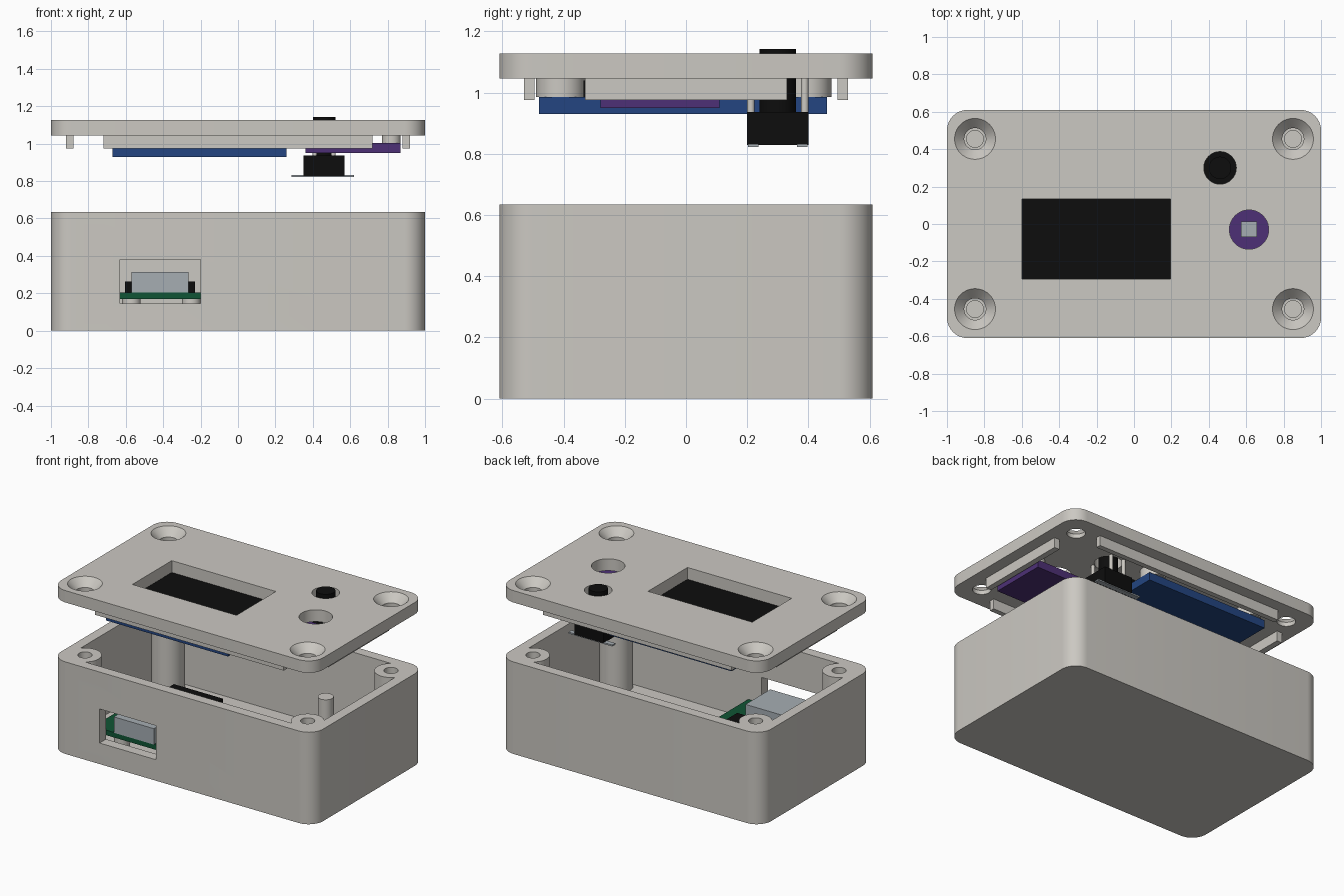
import bpy
import bmesh
from math import pi
from mathutils import Matrix

old = bpy.data.objects.get("Cube")
if old:
    bpy.data.objects.remove(old, do_unlink=True)


def material(name, rgb):
    m = bpy.data.materials.new(name)
    m.use_nodes = True
    m.diffuse_color = (*rgb, 1)
    m.node_tree.nodes["Principled BSDF"].inputs["Base Color"].default_value = (*rgb, 1)
    return m


GREY = material("warm grey plastic", (0.60, 0.58, 0.54))
BLACK = material("black", (0.004, 0.004, 0.004))
BLUE = material("board blue", (0.017, 0.06, 0.22))
PURPLE = material("board purple", (0.075, 0.03, 0.18))
GREEN = material("board green", (0.005, 0.09, 0.035))
SILVER = material("silver metal", (0.38, 0.42, 0.45))


def finish(name, bm, mat):
    mesh = bpy.data.meshes.new(name)
    bm.to_mesh(mesh)
    bm.free()
    mesh.materials.append(mat)
    ob = bpy.data.objects.new(name, mesh)
    bpy.context.collection.objects.link(ob)
    return ob


def box(name, x, y, z, mat, radius=0):
    """Box from (min, max) pairs, with optional rounded upright edges."""
    bm = bmesh.new()
    bmesh.ops.create_cube(bm, size=1)
    for v in bm.verts:
        v.co = [a + (b - a) * (c + 0.5) for (a, b), c in zip((x, y, z), v.co)]
    if radius:
        upright = [e for e in bm.edges if abs(e.verts[0].co.z - e.verts[1].co.z) > 1e-5]
        bmesh.ops.bevel(bm, geom=upright, offset=radius, segments=10, profile=0.5,
                        affect='EDGES')
    return finish(name, bm, mat)


def cyl(name, x, y, z, r, mat, r_top=None, sides=40):
    bm = bmesh.new()
    place = Matrix.Translation((x, y, sum(z) / 2))
    bmesh.ops.create_cone(bm, cap_ends=True, segments=sides, radius1=r,
                          radius2=r if r_top is None else r_top,
                          depth=z[1] - z[0], matrix=place)
    return finish(name, bm, mat)


def combine(ob, other, mode):
    """Cut or fuse another object into ob, then discard it."""
    mod = ob.modifiers.new(mode.lower(), 'BOOLEAN')
    mod.operation = mode
    mod.solver = 'EXACT'
    mod.object = other
    bpy.context.view_layer.objects.active = ob
    bpy.ops.object.modifier_apply(modifier=mod.name)
    bpy.data.objects.remove(other, do_unlink=True)


def cut(ob, other):
    combine(ob, other, 'DIFFERENCE')


CORNERS = [(sx * 0.85, sy * 0.455) for sx in (-1, 1) for sy in (-1, 1)]
WIDE, DEEP = (-1, 1), (-0.61, 0.61)
FLOOR, RIM = 0.07, 0.635
UNDER, TOP = 1.045, 1.127

# Lower case: hollow shell, screw posts and connector opening
case = box("case", WIDE, DEEP, (0, RIM), GREY, 0.11)
cut(case, box("cavity", (-0.93, 0.93), (-0.54, 0.54), (FLOOR, 0.8), GREY, 0.04))
for x, y in CORNERS:
    combine(case, cyl("post", x, y, (FLOOR - 0.03, RIM), 0.105, GREY), 'UNION')
for x, y in CORNERS:
    cut(case, cyl("bore", x, y, (0.15, 0.8), 0.045, GREY))
cut(case, box("opening", (-0.63, -0.2), (-0.8, -0.5), (0.145, 0.38), GREY))

# Lid: countersunk screw holes, display window, button and sensor holes
lid = box("lid", WIDE, DEEP, (UNDER, TOP), GREY, 0.11)
for x, y in CORNERS:
    cut(lid, cyl("hole", x, y, (1, 1.2), 0.058, GREY))
    cut(lid, cyl("sink", x, y, (1.065, 1.137), 0.05, GREY, 0.119))
cut(lid, box("window", (-0.6, 0.195), (-0.295, 0.135), (1, 1.2), GREY))
cut(lid, cyl("button_hole", 0.46, 0.3, (1, 1.2), 0.087, GREY))
cut(lid, cyl("sensor_hole", 0.615, -0.03, (1, 1.2), 0.105, GREY))

# Locating lips under the lid
for side, s in (("left", 1), ("right", -1)):
    xs = sorted((s * 0.88, s * 0.92))
    box(side + "_lip", xs, (-0.33, 0.33), (0.975, UNDER), GREY)
for side, s in (("back", 1), ("front", -1)):
    ys = sorted((s * 0.495, s * 0.53))
    box(side + "_lip", (-0.72, 0.72), ys, (0.975, UNDER), GREY)

# Display module hung from the lid
box("display_board", (-0.67, 0.26), (-0.48, 0.46), (0.93, 0.985), BLUE)
box("display_screen", (-0.66, 0.25), (-0.335, 0.25), (0.985, 1.04), BLACK)
smooth = [case, lid]
for x in (-0.59, 0.18):
    for y in (-0.41, 0.395):
        smooth.append(cyl("display_standoff", x, y, (0.985, UNDER), 0.08, GREY))

# Sensor module
box("sensor_board", (0.36, 0.87), (-0.28, 0.11), (0.95, 1.003), PURPLE)
box("sensor_chip", (0.572, 0.657), (-0.07, 0.013), (1.003, 1.03), SILVER)
for y in (-0.21, 0.04):
    smooth.append(cyl("sensor_standoff", 0.82, y, (1.003, UNDER), 0.05, GREY))

# Push button with flat leads and guide pins
box("button_body", (0.35, 0.57), (0.2, 0.4), (0.828, 0.937), BLACK)
smooth.append(cyl("button_stem", 0.46, 0.3, (0.937, 1.142), 0.06, BLACK))
for y in (0.22, 0.38):
    box("button_lead", (0.285, 0.62), (y - 0.017, y + 0.017), (0.822, 0.832), SILVER)
    for x in (0.41, 0.51):
        smooth.append(cyl("guide_pin", x, y + (y - 0.3) * 0.1, (0.937, UNDER), 0.0125,
                          GREY, sides=16))

# Button support column inside the case
smooth.append(cyl("button_column", 0.46, 0.3, (FLOOR, 0.41), 0.05, GREY))

# Controller board with connector and chip
box("controller_board", (-0.73, -0.1), (-0.535, 0.19), (0.17, 0.205), GREEN)
box("connector", (-0.57, -0.265), (-0.54, -0.27), (0.205, 0.315), SILVER)
box("controller_chip", (-0.605, -0.23), (-0.23, 0.165), (0.205, 0.262), BLACK)
for x in (-0.57, -0.25):
    for y in (-0.45, 0.1):
        smooth.append(cyl("board_standoff", x, y, (FLOOR, 0.17), 0.05, GREY))

# Smooth the round surfaces, keep edges crisp
bpy.ops.object.select_all(action='DESELECT')
for ob in smooth:
    ob.select_set(True)
bpy.context.view_layer.objects.active = case
bpy.ops.object.shade_smooth_by_angle(angle=pi / 6)
